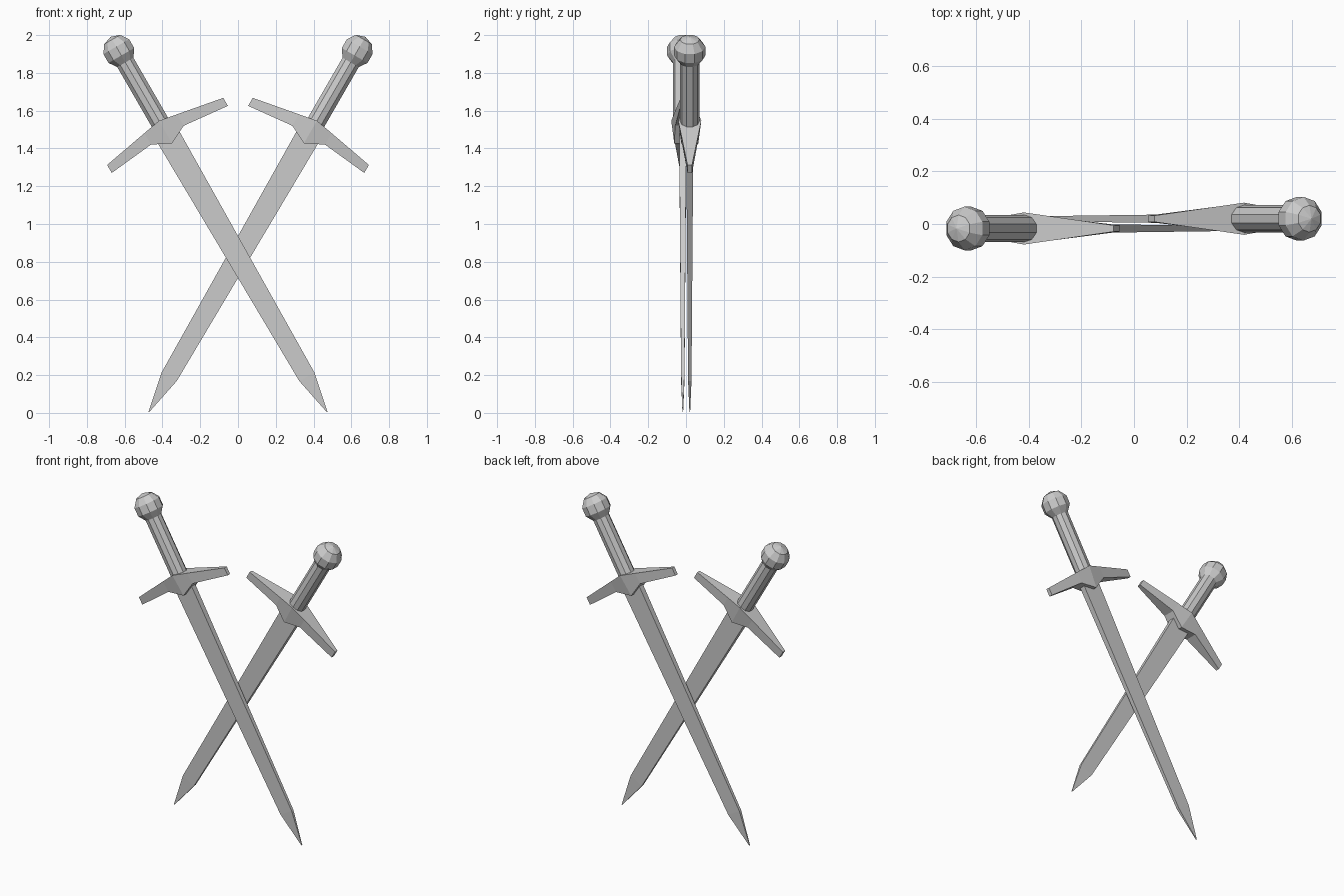
import bpy, bmesh, math
from mathutils import Matrix

if "Cube" in bpy.data.objects:
    bpy.data.objects.remove(bpy.data.objects["Cube"])


def finish(name, bm, place):
    bmesh.ops.transform(bm, matrix=place, verts=bm.verts)
    bmesh.ops.recalc_face_normals(bm, faces=bm.faces)
    mesh = bpy.data.meshes.new(name)
    bm.to_mesh(mesh)
    bm.free()
    bpy.context.collection.objects.link(bpy.data.objects.new(name, mesh))


def loft(sections):
    # Skin a chain of equally sized vertex loops and cap both ends
    bm = bmesh.new()
    loops = [[bm.verts.new(p) for p in sec] for sec in sections]
    for a, b in zip(loops, loops[1:]):
        n = len(a)
        for i in range(n):
            j = (i + 1) % n
            bm.faces.new((a[i], a[j], b[j], b[i]))
    bm.faces.new(loops[0])
    bm.faces.new(loops[-1])
    return bm


def blade_section(z, w, t):
    return [(-w, -t, z), (w, -t, z), (w, t, z), (-w, t, z)]


def guard_section(x, low, high, t_low, t_high):
    return [(x, -t_low, low), (x, t_low, low), (x, t_high, high), (x, -t_high, high)]


def sword(name, side, y):
    # Local z runs from the tip to the pommel, leaning 30 degrees outward
    place = (Matrix.Translation((-side * 0.472, y, 0.005))
             @ Matrix.Rotation(math.radians(30 * side), 4, 'Y'))

    # Flat tapering blade with a pointed tip
    finish(name + "_blade", loft([blade_section(0, 0.002, 0.002),
                                  blade_section(0.215, 0.046, 0.009),
                                  blade_section(1.72, 0.066, 0.019)]), place)

    # Crossguard, thick at the centre and slim at the ends
    end = (1.666, 1.715, 0.012, 0.012)
    mid = (1.692, 1.762, 0.040, 0.047)
    finish(name + "_guard", loft([guard_section(-0.355, *end),
                                  guard_section(-0.10, *mid),
                                  guard_section(0, 1.642, 1.78, 0.045, 0.061),
                                  guard_section(0.10, *mid),
                                  guard_section(0.355, *end)]), place)

    # Faceted grip
    bm = bmesh.new()
    bmesh.ops.create_cone(bm, cap_ends=True, segments=10, radius1=0.052,
                          radius2=0.052, depth=0.45,
                          matrix=Matrix.Translation((0, 0, 1.965)))
    finish(name + "_grip", bm, place)

    # Faceted ball pommel
    bm = bmesh.new()
    bmesh.ops.create_uvsphere(bm, u_segments=10, v_segments=5, radius=0.087,
                              matrix=Matrix.Translation((0, 0, 2.206)))
    finish(name + "_pommel", bm, place)


sword("front_sword", -1, -0.017)
sword("back_sword", 1, 0.020)
